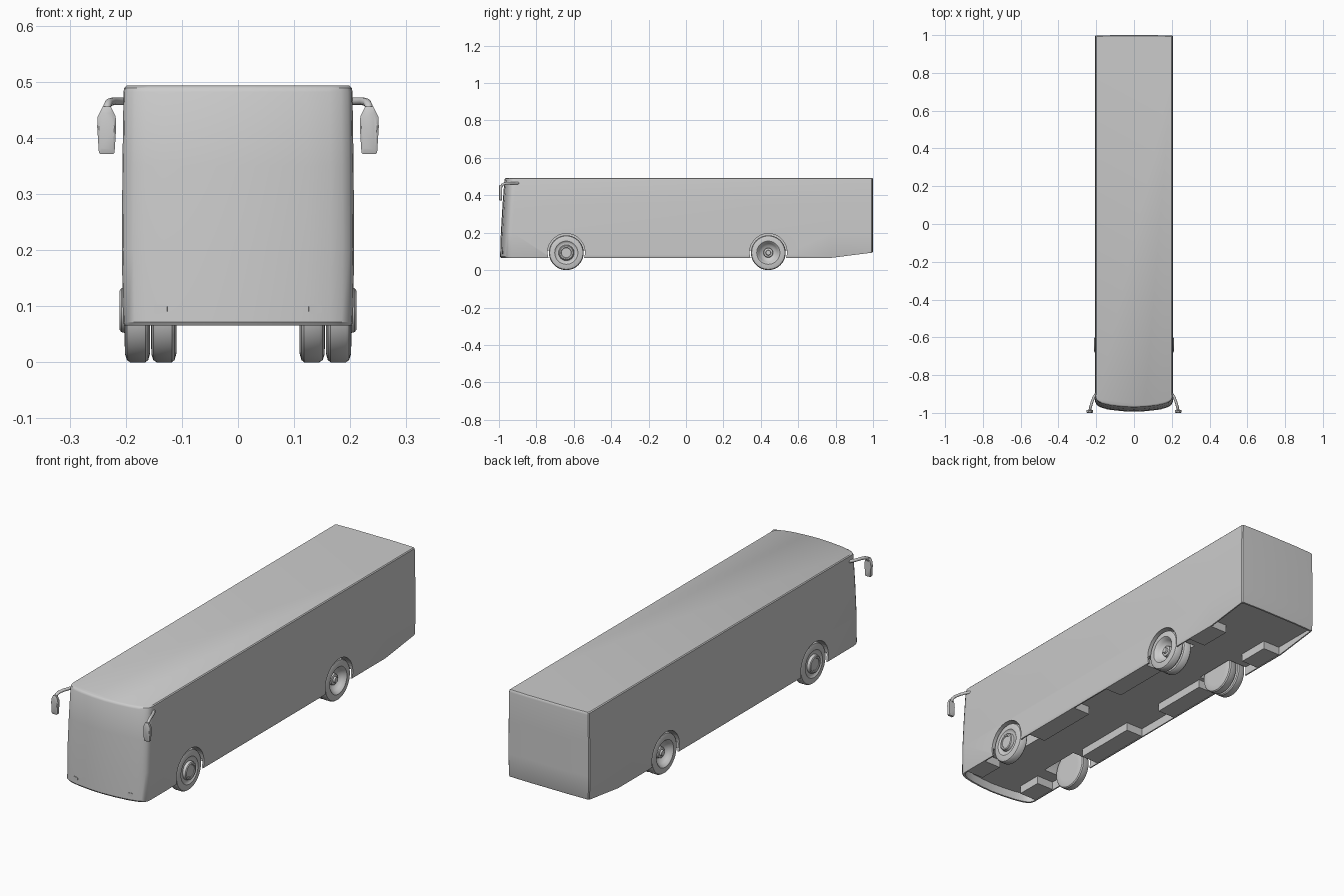
import bpy, bmesh, math
from mathutils import Matrix, Vector

if "Cube" in bpy.data.objects:
    bpy.data.objects.remove(bpy.data.objects["Cube"])

AXLES = {"front": -0.64, "rear": 0.44}
R = 0.093  # tyre radius


def finish(name, bm, angle=35):
    bmesh.ops.recalc_face_normals(bm, faces=bm.faces[:])
    me = bpy.data.meshes.new(name)
    bm.to_mesh(me)
    bm.free()
    ob = bpy.data.objects.new(name, me)
    bpy.context.collection.objects.link(ob)
    smooth(ob, angle)
    return ob


def smooth(ob, angle=35):
    bpy.ops.object.select_all(action='DESELECT')
    ob.select_set(True)
    bpy.context.view_layer.objects.active = ob
    bpy.ops.object.shade_smooth_by_angle(angle=math.radians(angle))


def loft(bm, rings, cap_start=False, cap_end=False):
    rows = [[bm.verts.new(p) for p in r] for r in rings]
    n = len(rows[0])
    for a, b in zip(rows, rows[1:]):
        for i in range(n):
            bm.faces.new((a[i], a[(i + 1) % n], b[(i + 1) % n], b[i]))
    if cap_start:
        bm.faces.new(rows[0][::-1])
    if cap_end:
        bm.faces.new(rows[-1])


# Body plan outline: bowed nose, straight sides, nearly square tail
NOSE = [(0, 0), (.3, .003), (.6, .010), (.8, .019), (.9, .027), (.96, .036), (.99, .047), (1, .062)]


def outline(w, front, back, z):
    half = [(f * w, front + d) for f, d in NOSE]
    half += [(w, 0.78), (w, back - 0.008), (w - 0.004, back - 0.003), (w * 0.5, back)]
    full = half + [(-x, y) for x, y in reversed(half[1:])]
    low = z < 0.1
    return [(x, y, z + (max(0, (y - 0.78) / 0.22) * 0.028 if low else 0)) for x, y in full]


# Hollow-bottomed body shell: recessed floor, skirt, walls, rounded roof edge
bm = bmesh.new()
loft(bm, [
    outline(0.197, -0.982, 0.990, 0.106),
    outline(0.197, -0.982, 0.990, 0.066),
    outline(0.203, -0.990, 0.997, 0.066),
    outline(0.205, -0.994, 1.000, 0.072),
    outline(0.207, -0.990, 1.000, 0.200),
    outline(0.206, -0.981, 1.000, 0.350),
    outline(0.204, -0.971, 1.000, 0.482),
    outline(0.203, -0.968, 0.999, 0.489),
    outline(0.199, -0.962, 0.996, 0.493),
], True, True)
body = finish("body_shell", bm)

# Wheel arches cut into the body
for y in AXLES.values():
    for s in (-1, 1):
        bpy.ops.mesh.primitive_cylinder_add(vertices=48, radius=0.1, depth=0.16,
                                            location=(s * 0.18, y, R + 0.002),
                                            rotation=(0, math.pi / 2, 0))
        cutter = bpy.context.object
        cutter.hide_render = True
        mod = body.modifiers.new("arch", 'BOOLEAN')
        mod.operation, mod.solver, mod.object = 'DIFFERENCE', 'EXACT', cutter
        bpy.context.view_layer.objects.active = body
        bpy.ops.object.modifier_apply(modifier=mod.name)
        bpy.data.objects.remove(cutter)
smooth(body)


# Wheels: lathed (x, radius) profiles
def lathe(name, profile, side, y, n=40):
    bm = bmesh.new()
    rings = [[(side * x, y + r * math.cos(2 * math.pi * i / n), R + r * math.sin(2 * math.pi * i / n))
              for i in range(n)] for x, r in profile]
    loft(bm, rings, True, True)
    return finish(name, bm)


TYRE = [(.157, .060), (.157, .078), (.160, .089), (.165, R), (.192, R), (.198, .089), (.201, .080), (.202, .062)]
FRONT = TYRE + [(.199, .058), (.195, .050), (.196, .042), (.208, .039), (.211, .035), (.211, .028), (.208, .026)]
REAR = TYRE + [(.199, .058), (.186, .050), (.174, .040), (.168, .026), (.182, .024), (.184, .020),
               (.184, .014), (.192, .012)]
INNER = [(x - 0.047, r) for x, r in TYRE]
for s, side in ((-1, "left"), (1, "right")):
    lathe("front_wheel_" + side, FRONT, s, AXLES["front"])
    lathe("rear_outer_wheel_" + side, REAR, s, AXLES["rear"])
    lathe("rear_inner_wheel_" + side, INNER, s, AXLES["rear"])


def box(name, lo, hi, bevel=0):
    bm = bmesh.new()
    lo, hi = Vector(lo), Vector(hi)
    bmesh.ops.create_cube(bm, size=1, matrix=Matrix.Translation((lo + hi) / 2) @ Matrix.Diagonal((*(hi - lo), 1)))
    if bevel:
        edges = [e for e in bm.edges if abs(e.verts[0].co.y - e.verts[1].co.y) > 1e-4]
        bmesh.ops.bevel(bm, geom=edges, offset=bevel, segments=4, profile=0.5, affect='EDGES')
    return finish(name, bm)


# Underfloor lockers along both skirts
for s, side in ((-1, "left"), (1, "right")):
    xs = sorted((s * 0.11, s * 0.199))
    for i, (a, b) in enumerate([(-0.92, -0.80), (-0.49, -0.18), (0.04, 0.32), (0.62, 0.77)]):
        box(f"underfloor_locker_{side}_{i}", (xs[0], a, 0.068), (xs[1], b, 0.11))

# Small front lamps
for s, side in ((-1, "left"), (1, "right")):
    lamp = box("front_lamp_" + side, (-.012, -.006, -.008), (.012, .006, .008), 0.004)
    lamp.location = (s * 0.137, -0.976, 0.095)
    lamp.rotation_euler = (0, 0, s * 0.17)

# Wing mirrors: bent arm plus hanging head
HEAD = [(-.007, .456), (-.009, .452), (-.016, .438), (-.017, .420), (-.014, .374), (-.011, .371)]
for s, side in ((-1, "left"), (1, "right")):
    cu = bpy.data.curves.new("mirror_arm_" + side, 'CURVE')
    cu.dimensions = '3D'
    cu.bevel_depth, cu.bevel_resolution, cu.use_fill_caps = 0.007, 3, True
    pts = [(.198, -.895, .465), (.212, -.915, .465), (.223, -.945, .465), (.230, -.968, .463),
           (.233, -.982, .457), (.234, -.989, .445)]
    sp = cu.splines.new('POLY')
    sp.points.add(len(pts) - 1)
    for p, (x, y, z) in zip(sp.points, pts):
        p.co = (s * x, y, z, 1)
    sp.use_smooth = True
    bpy.context.collection.objects.link(bpy.data.objects.new("mirror_arm_" + side, cu))

    bm = bmesh.new()
    poly = HEAD + [(-x, z) for x, z in reversed(HEAD)]

    def ring(y, k):
        return [(s * 0.234 + x * k, y, 0.413 + (z - 0.413) * k) for x, z in poly]
    loft(bm, [ring(-1.0, .8), ring(-.997, 1), ring(-.986, 1), ring(-.984, .94)], True, True)
    finish("mirror_head_" + side, bm, 40)
